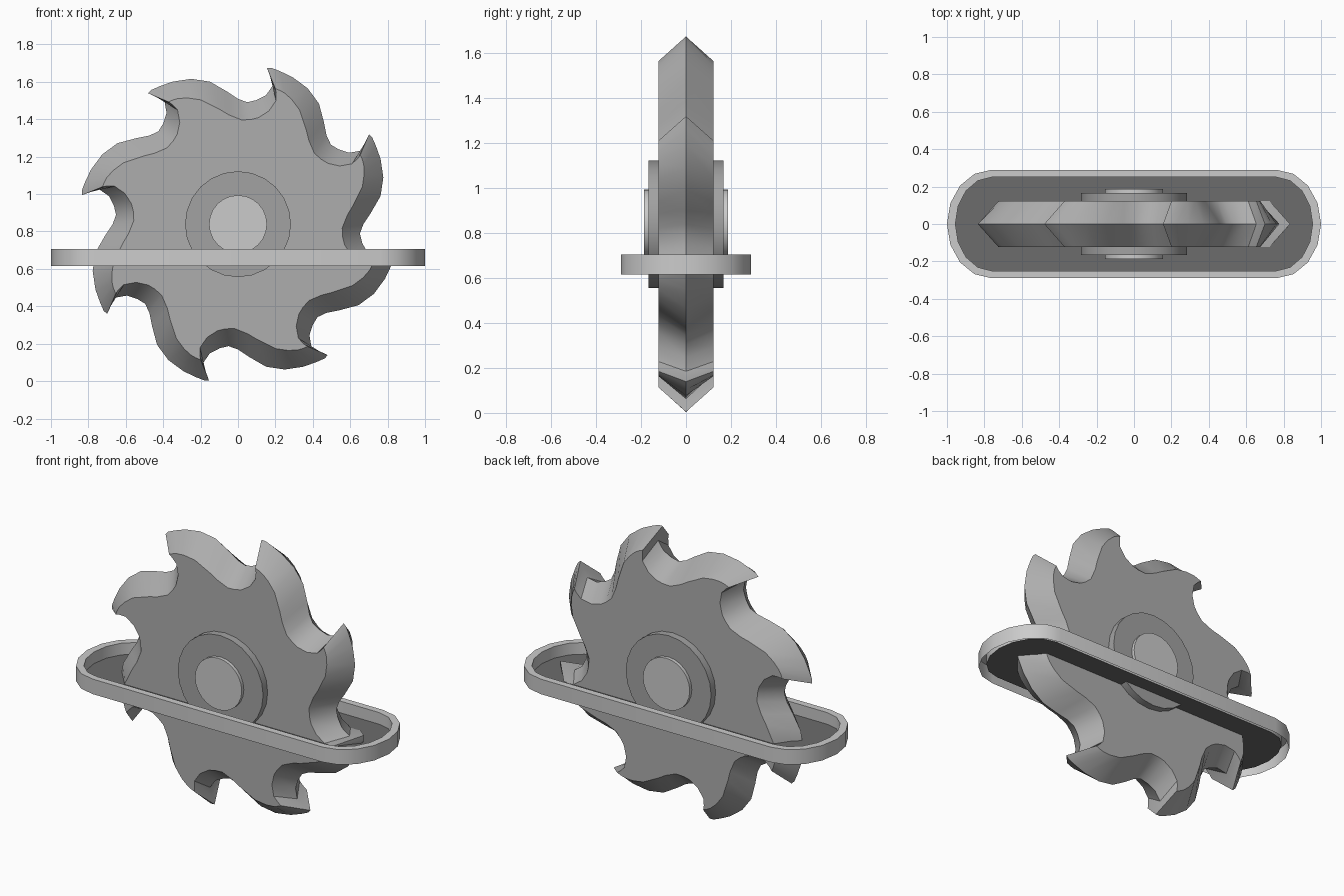
import bpy, bmesh, math

if "Cube" in bpy.data.objects:
    bpy.data.objects.remove(bpy.data.objects["Cube"])

CZ = 0.839  # height of the blade axis


def build(name, geometry, shade=None, angle=30):
    mesh = bpy.data.meshes.new(name)
    mesh.from_pydata(geometry[0], [], geometry[1])
    bm = bmesh.new()
    bm.from_mesh(mesh)
    bmesh.ops.recalc_face_normals(bm, faces=bm.faces[:])
    bm.to_mesh(mesh)
    bm.free()
    if shade:
        mat = bpy.data.materials.new(name + "_grey")
        mat.diffuse_color = (shade, shade, shade, 1)
        mat.use_nodes = True
        mat.node_tree.nodes["Principled BSDF"].inputs["Base Color"].default_value = mat.diffuse_color
        mesh.materials.append(mat)
    ob = bpy.data.objects.new(name, mesh)
    bpy.context.collection.objects.link(ob)
    bpy.ops.object.select_all(action='DESELECT')
    ob.select_set(True)
    bpy.context.view_layer.objects.active = ob
    bpy.ops.object.shade_smooth_by_angle(angle=math.radians(angle))


def loft(rings, caps=True):
    # Join equal-sized closed rings with quads and optional end caps
    n = len(rings[0])
    verts = [v for r in rings for v in r]
    faces = []
    for k in range(len(rings) - 1):
        for i in range(n):
            j = (i + 1) % n
            faces.append((k * n + i, k * n + j, (k + 1) * n + j, (k + 1) * n + i))
    if caps:
        faces += [tuple(range(n)), tuple(range(len(verts) - n, len(verts)))]
    return verts, faces


# Saw blade: one tooth, ridge outline paired with the side-face outline
ridge = [(-.48, .70), (-.463, .718), (-.42, .737), (-.35, .762), (-.25, .777),
         (-.15, .762), (-.06, .71), (0, .67), (.05, .652), (.097, .663),
         (.15, .69), (.185, .74), (.172, .79)]
side = [(-.371, .654), (-.345, .665), (-.32, .672), (-.27, .675), (-.2, .665),
        (-.1, .615), (-.05, .585), (.02, .557), (.07, .56), (.11, .57),
        (.165, .605), (.203, .66), (.204, .70)]


def blade_ring(profile, y):
    ring = []
    for k in range(8):
        c, s = math.cos(k * math.pi / 4), -math.sin(k * math.pi / 4)
        ring += [(x * c - z * s, y, CZ + x * s + z * c) for x, z in profile]
    return ring


build("saw_blade", loft([blade_ring(side, -.123), blade_ring(ridge, 0),
                         blade_ring(side, .123)]), shade=.42)


# Hub and axle
def disc(r, y, n=24):
    return [(r * math.cos(2 * math.pi * i / n), y, CZ + r * math.sin(2 * math.pi * i / n))
            for i in range(n)]


build("hub", loft([disc(.283, -.166), disc(.283, .166)]), shade=.36)
build("axle", loft([disc(.155, -.186), disc(.155, .186)]))


# Slot around the blade: rim wall with a recessed floor, open underneath
def slot(ex, ry, z, n=8):
    ring = []
    for sgn in (1, -1):
        for i in range(n + 1):
            a = -math.pi / 2 + math.pi * i / n
            ring.append((sgn * (.762 + (ex - .762) * math.cos(a)),
                         sgn * ry * math.sin(a), z))
    return ring


build("slot_rim", loft([slot(1, .29, .615), slot(1, .29, .705),
                        slot(.955, .25, .705), slot(.955, .25, .635)], caps=False))
floor = slot(.955, .25, .635)
build("slot_floor", (floor, [tuple(range(len(floor)))]), shade=.15)
